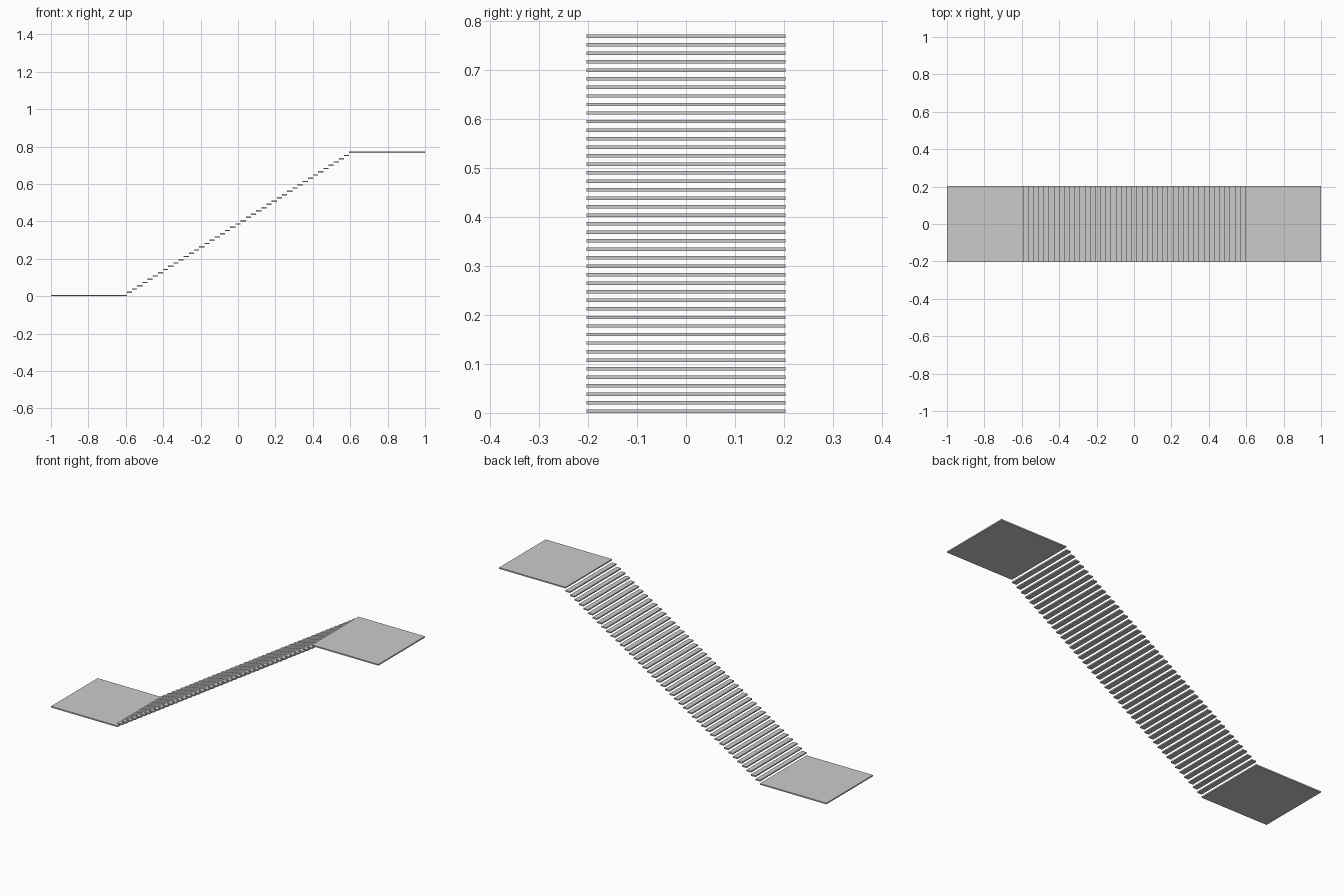
import bpy

if "Cube" in bpy.data.objects:
    bpy.data.objects.remove(bpy.data.objects["Cube"])

HALF_W = 0.203      # half width of the stair
THICK = 0.007       # slab thickness
HEIGHT = 0.773      # top of upper landing
INNER = 0.594       # |x| where the landings meet the flight
STEPS = 43
RISE = (HEIGHT - THICK) / (STEPS + 1)
GOING = 2 * INNER / STEPS


def slab(name, x0, x1, z0):
    bpy.ops.mesh.primitive_cube_add(size=1, location=((x0 + x1) / 2, 0, z0 + THICK / 2))
    ob = bpy.context.object
    ob.name = name
    ob.scale = (x1 - x0, 2 * HALF_W, THICK)
    bpy.ops.object.transform_apply(location=False, rotation=False, scale=True)
    return ob


# landings
slab("lower_landing", -1, -INNER, 0)
slab("upper_landing", INNER, 1, HEIGHT - THICK)

# floating treads, one repeated by an array
tread = slab("treads", -INNER, -INNER + GOING, RISE)
arr = tread.modifiers.new("flight", 'ARRAY')
arr.count = STEPS
arr.use_relative_offset = False
arr.use_constant_offset = True
arr.constant_offset_displace = (GOING, 0, RISE)
